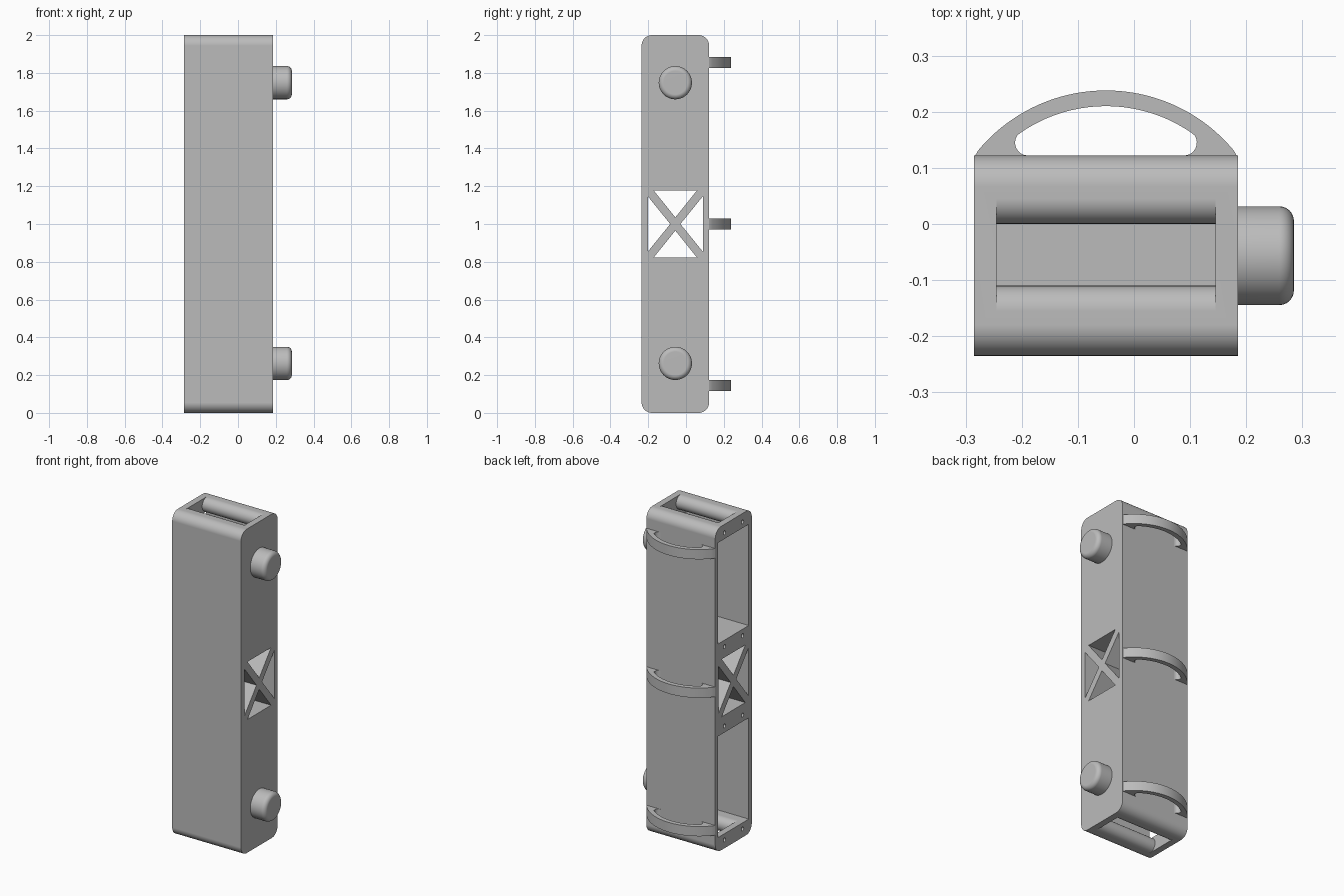
import bpy, bmesh
from math import sin, cos, pi, radians, asin
from mathutils import Vector

cube = bpy.data.objects.get("Cube")
if cube:
    bpy.data.objects.remove(cube, do_unlink=True)

grey = bpy.data.materials.new("plain grey")
grey.use_nodes = True
grey.diffuse_color = (0.5, 0.5, 0.5, 1)
grey.node_tree.nodes["Principled BSDF"].inputs["Base Color"].default_value = (0.5, 0.5, 0.5, 1)

X0, X1 = -0.285, 0.185       # body sides
Y0, Y1 = -0.235, 0.122       # body front and back
H = 2.0
YC = (Y0 + Y1) / 2
WALL = 0.04


def arc(cx, cy, r, a0, a1, n=10):
    """Points on an arc, angles in degrees."""
    angles = [radians(a0 + (a1 - a0) * i / n) for i in range(n + 1)]
    return [(cx + r * cos(a), cy + r * sin(a)) for a in angles]


def prism(name, points, lo, hi, axis="x"):
    """Extrude a 2D outline along x (outline in y, z) or z (outline in x, y)."""
    def place(p, h):
        return Vector((h, *p)) if axis == "x" else Vector((*p, h))
    bm = bmesh.new()
    face = bm.faces.new([bm.verts.new(place(p, lo)) for p in points])
    new = bmesh.ops.extrude_face_region(bm, geom=[face])["geom"]
    bmesh.ops.translate(bm, vec=place((0, 0), hi - lo),
                        verts=[v for v in new if isinstance(v, bmesh.types.BMVert)])
    bmesh.ops.recalc_face_normals(bm, faces=bm.faces)
    mesh = bpy.data.meshes.new(name)
    bm.to_mesh(mesh)
    bm.free()
    mesh.materials.append(grey)
    obj = bpy.data.objects.new(name, mesh)
    bpy.context.collection.objects.link(obj)
    return obj


def rect(y0, y1, z0, z1):
    return [(y0, z0), (y1, z0), (y1, z1), (y0, z1)]


def cut(target, cutter):
    """Subtract a cutter, apply, and discard it."""
    cutter.hide_render = True
    mod = target.modifiers.new("cut", "BOOLEAN")
    mod.operation, mod.solver, mod.object = "DIFFERENCE", "EXACT", cutter
    bpy.context.view_layer.objects.active = target
    bpy.ops.object.modifier_apply(modifier=mod.name)
    bpy.data.objects.remove(cutter, do_unlink=True)


def smooth(obj):
    bpy.ops.object.select_all(action="DESELECT")
    obj.select_set(True)
    bpy.context.view_layer.objects.active = obj
    bpy.ops.object.shade_smooth_by_angle(angle=radians(35))
    mod = obj.modifiers.new("even normals", "WEIGHTED_NORMAL")
    mod.keep_sharp = True


# Body: rounded block
R = 0.055
body = prism("body",
             arc(Y1 - R, H - R, R, 0, 90) + arc(Y0 + R, H - R, R, 90, 180)
             + arc(Y0 + R, R, R, 180, 270) + arc(Y1 - R, R, R, 270, 360), X0, X1)

# End slots with rounded lips, and the two compartments open on one side
LIP = 0.045
TOP = H - 2 * LIP
slot = ([(LIP, TOP - 0.01)] + arc(LIP, H - LIP, LIP, 270, 90, 16) + [(LIP, H + 0.01)]
        + [(-0.11 - LIP, H + 0.01)] + arc(-0.11 - LIP, H - LIP, LIP, 90, -90, 16)
        + [(-0.11 - LIP, TOP - 0.01)])
for flip in (False, True):
    def mir(pts):
        return [(y, H - z) if flip else (y, z) for y, z in pts]
    cut(body, prism("compartment_cutter", mir(rect(-0.205, 0.093, 1.285, TOP)),
                    X0 - 0.02, X1 - WALL))
    cut(body, prism("slot_cutter", mir(slot), X0 + WALL, X1 - WALL))
    # Screw holes above and below each compartment
    for z in (1.948, 1.245):
        for y in (YC - 0.088, YC + 0.088):
            cut(body, prism("screw_hole_cutter", mir(arc(y, z, 0.012, 0, 345, 23)),
                            X0 - 0.02, X0 + 0.06))

# Cross-braced window: four triangular tunnels right through
for s in (-1, 1):
    upright = [(YC - 0.115, 1 + s * 0.178), (YC + 0.115, 1 + s * 0.178), (YC, 1 + s * 0.035)]
    sideways = [(YC + s * 0.146, 0.853), (YC + s * 0.146, 1.147), (YC + s * 0.027, 1)]
    for tri in (upright, sideways):
        cut(body, prism("window_cutter", tri, X0 - 0.02, X1 + 0.02))
smooth(body)

# Strap loops: arches across the back
XC = (X0 + X1) / 2
CY, RO, RI = -0.058, 0.296, 0.268
A = 90 - 37.4                       # outer arc start angle
half = arc(XC + 0.139, Y1 + 0.023, 0.023, -90, 35, 8)     # rounded eye corner
inner = half + arc(XC, CY, RI, 55.5, 124.5, 32) + [(2 * XC - x, y) for x, y in reversed(half)]
outer = arc(XC, CY, RO, 180 - A + 15.2, A - 15.2, 48)
foot = Y1 - 0.004
outer = [(X0, foot)] + [p for p in outer if p[1] > Y1 and X0 < p[0] < X1] + [(X1, foot)]
inner = [(inner[0][0], foot)] + inner + [(inner[-1][0], foot)]
for name, z in (("lower", 0.145), ("middle", 1.0), ("upper", 1.855)):
    smooth(prism(name + "_strap_loop", outer + inner, z - 0.03, z + 0.03, "z"))

# Side knobs with rounded rims
for name, z in (("lower", 0.262), ("upper", 1.748)):
    knob = prism(name + "_knob", arc(YC, z, 0.088, 0, 352.5, 47), X1 - 0.005, 0.285)
    bm = bmesh.new()
    bm.from_mesh(knob.data)
    rim = [e for e in bm.edges if all(v.co.x > 0.28 for v in e.verts)]
    bmesh.ops.bevel(bm, geom=rim, offset=0.026, segments=6, profile=0.5, affect="EDGES")
    bm.to_mesh(knob.data)
    bm.free()
    smooth(knob)
